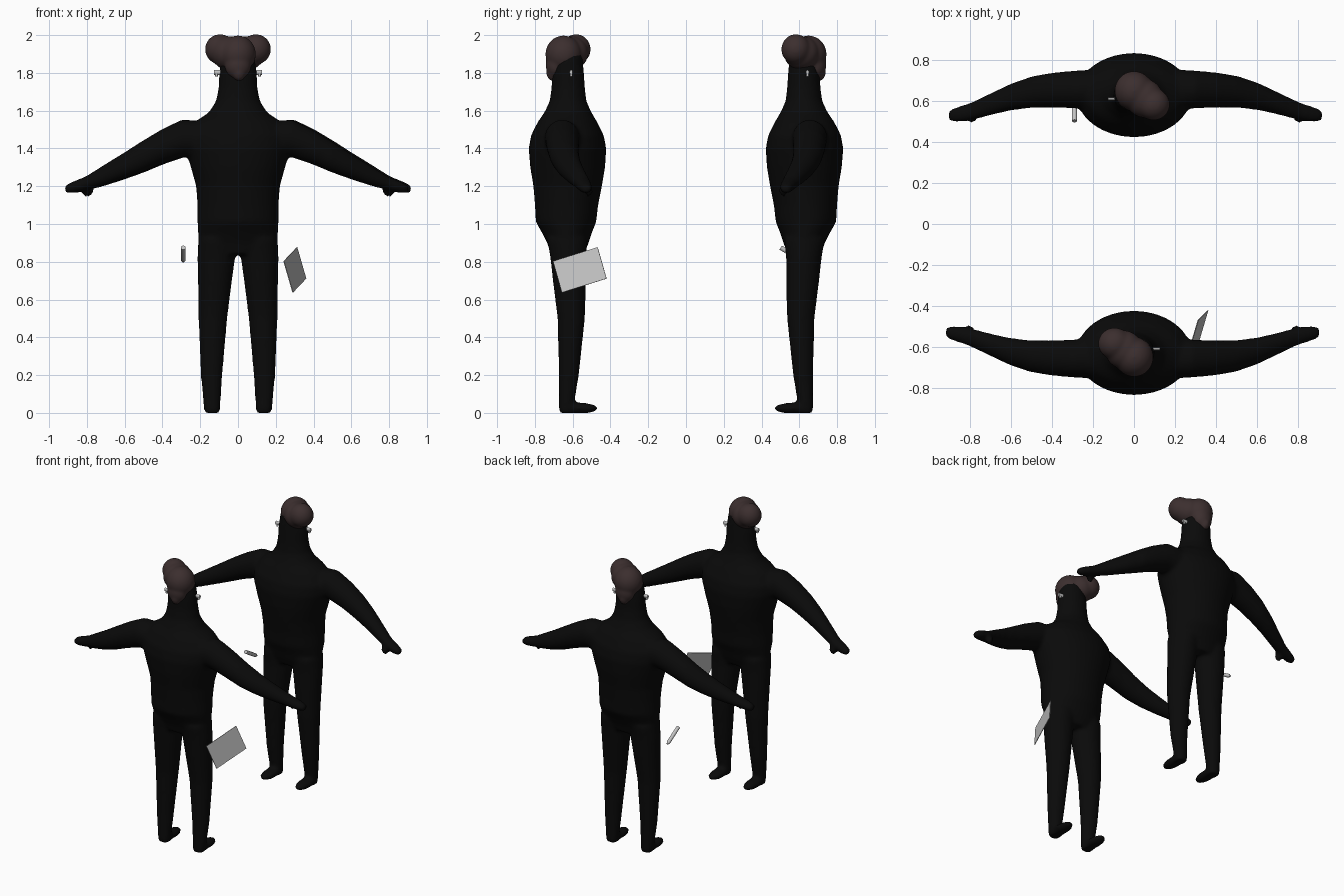
import bpy, bmesh
from math import pi, sin, cos
from mathutils import Vector, Matrix

cube = bpy.data.objects.get("Cube")
if cube:
    bpy.data.objects.remove(cube, do_unlink=True)


def material(name, rgb, rough=0.7):
    m = bpy.data.materials.new(name)
    m.use_nodes = True
    m.diffuse_color = (*rgb, 1)
    node = m.node_tree.nodes["Principled BSDF"]
    node.inputs["Base Color"].default_value = (*rgb, 1)
    node.inputs["Roughness"].default_value = rough
    return m


BLACK = material("black_suit", (0.003, 0.003, 0.003))
BROWN = material("dark_brown_hair", (0.045, 0.028, 0.028))
GREY = material("light_grey", (0.55, 0.55, 0.55))


def loft(bm, rings, axis="z", sides=32):
    """Closed tube through ellipses (x, y, z, half_a, half_b) across the axis."""
    loops = []
    for x, y, z, a, b in rings:
        loop = []
        for i in range(sides):
            u, v = a * cos(2 * pi * i / sides), b * sin(2 * pi * i / sides)
            off = Vector((u, v, 0)) if axis == "z" else Vector((0, u, v))
            loop.append(bm.verts.new(Vector((x, y, z)) + off))
        loops.append(loop)
    for low, high in zip(loops, loops[1:]):
        for i in range(sides):
            j = (i + 1) % sides
            bm.faces.new((low[i], low[j], high[j], high[i]))
    bm.faces.new(loops[0][::-1])
    bm.faces.new(loops[-1])


def ellipsoid(bm, centre, radii):
    bmesh.ops.create_uvsphere(bm, u_segments=24, v_segments=16, radius=1,
                              matrix=Matrix.Translation(centre) @ Matrix.Diagonal((*radii, 1)))


def make_object(name, bm, mat, voxel=0, smooth=0):
    bmesh.ops.recalc_face_normals(bm, faces=bm.faces)
    mesh = bpy.data.meshes.new(name)
    bm.to_mesh(mesh)
    bm.free()
    mesh.materials.append(mat)
    ob = bpy.data.objects.new(name, mesh)
    bpy.context.collection.objects.link(ob)
    if voxel:
        rm = ob.modifiers.new("blend", "REMESH")
        rm.mode = "VOXEL"
        rm.voxel_size = voxel
        rm.use_smooth_shade = True
        sm = ob.modifiers.new("soften", "SMOOTH")
        sm.iterations = smooth
    return ob


# Body: torso and neck, then mirrored legs, feet, arms and thumbs
bm = bmesh.new()
torso = [  # height, half width, front y, back y
    (0.84, 0.16, 0.54, 0.715), (0.90, 0.205, 0.515, 0.735), (0.95, 0.212, 0.50, 0.76),
    (1.01, 0.215, 0.475, 0.795), (1.10, 0.215, 0.465, 0.80), (1.20, 0.222, 0.445, 0.808),
    (1.30, 0.25, 0.428, 0.825), (1.40, 0.28, 0.422, 0.833), (1.47, 0.28, 0.435, 0.82),
    (1.54, 0.23, 0.47, 0.785), (1.59, 0.155, 0.50, 0.75), (1.65, 0.117, 0.527, 0.722),
    (1.72, 0.103, 0.535, 0.712), (1.80, 0.10, 0.54, 0.71), (1.90, 0.085, 0.55, 0.70)]
loft(bm, [(0, (f + b) / 2, z, w, (b - f) / 2) for z, w, f, b in torso])
leg = [  # height, centre x, half width, front y, back y
    (0, 0.137, 0.042, 0.59, 0.675), (0.06, 0.138, 0.046, 0.59, 0.673),
    (0.20, 0.14, 0.057, 0.567, 0.673), (0.50, 0.133, 0.076, 0.535, 0.68),
    (0.70, 0.122, 0.09, 0.53, 0.705), (0.82, 0.115, 0.10, 0.53, 0.718),
    (0.92, 0.11, 0.10, 0.52, 0.735)]
arm = [(0.15, 0.655, 1.45, 0.10, 0.09), (0.29, 0.655, 1.453, 0.092, 0.10),
       (0.40, 0.652, 1.408, 0.085, 0.092), (0.50, 0.643, 1.357, 0.077, 0.083),
       (0.60, 0.62, 1.307, 0.066, 0.069), (0.70, 0.585, 1.26, 0.054, 0.055),
       (0.80, 0.548, 1.215, 0.044, 0.037), (0.87, 0.532, 1.193, 0.038, 0.031),
       (0.91, 0.528, 1.185, 0.024, 0.02)]
for s in (1, -1):
    loft(bm, [(s * x, (f + b) / 2, z, w, (b - f) / 2) for z, x, w, f, b in leg])
    loft(bm, [(s * x + 0.007, y, z, a, b) for x, y, z, a, b in arm], "x")
    ellipsoid(bm, (s * 0.137, 0.565, 0.024), (0.046, 0.1, 0.03))
    ellipsoid(bm, (s * 0.795 + 0.007, 0.515, 1.176), (0.024, 0.022, 0.034))
for v in bm.verts:
    v.co.z = max(v.co.z, 0)
body = make_object("body", bm, BLACK, 0.013, 6)

# Hair: swept quiff, crown and tapered nape
bm = bmesh.new()
ellipsoid(bm, (0.095, 0.582, 1.925), (0.08, 0.078, 0.08))
ellipsoid(bm, (0.05, 0.612, 1.905), (0.092, 0.095, 0.09))
ellipsoid(bm, (0, 0.648, 1.898), (0.095, 0.097, 0.1))
ellipsoid(bm, (0, 0.685, 1.84), (0.07, 0.058, 0.075))
ellipsoid(bm, (-0.005, 0.70, 1.80), (0.036, 0.04, 0.046))
hair = make_object("hair", bm, BROWN, 0.009, 8)

# Earpieces: a bud on each side of the head with a short stem
bm = bmesh.new()
for s, y in ((-1, 0.608), (1, 0.643)):
    loft(bm, [(s * x, y, 1.803, 0.008, 0.013) for x in (0.085, 0.118, 0.126)], "x", 12)
    loft(bm, [(s * 0.114, y, z, 0.007, 0.007) for z in (1.78, 1.81)], "z", 12)
ears = make_object("earpieces", bm, GREY)

# Second figure faces the first
for ob in (body, hair, ears):
    twin = ob.copy()
    twin.name = "facing_" + ob.name
    twin.rotation_euler.z = pi
    bpy.context.collection.objects.link(twin)

# Pen beside one figure
bm = bmesh.new()
loft(bm, [(0, 0, z, r, r) for z, r in ((-0.072, 0.005), (-0.055, 0.0125), (0.072, 0.0125))], "z", 16)
pen = make_object("pen", bm, GREY)
pen.location = (-0.29, 0.563, 0.838)
pen.rotation_euler = Vector((0, -0.125, 0.075)).to_track_quat("Z", "Y").to_euler()

# Thin tilted tablet beside the other figure
bm = bmesh.new()
centre = Vector((0.301, -0.562, 0.757))
along, down = Vector((0.07, 0.236, 0.074)) / 2, Vector((0.048, 0.047, -0.166)) / 2
thick = along.cross(down).normalized() * 0.002
corners = [(-1, -1), (1, -1), (1, 1), (-1, 1)]
low, high = [[bm.verts.new(centre + along * u + down * v + thick * t) for u, v in corners]
             for t in (-1, 1)]
bm.faces.new(low)
bm.faces.new(high)
for i in range(4):
    j = (i + 1) % 4
    bm.faces.new((low[i], low[j], high[j], high[i]))
make_object("tablet", bm, GREY)

# Smooth shading on the small round parts
for ob in (ears, pen):
    bpy.ops.object.select_all(action="DESELECT")
    ob.select_set(True)
    bpy.context.view_layer.objects.active = ob
    bpy.ops.object.shade_smooth_by_angle(angle=0.7)
